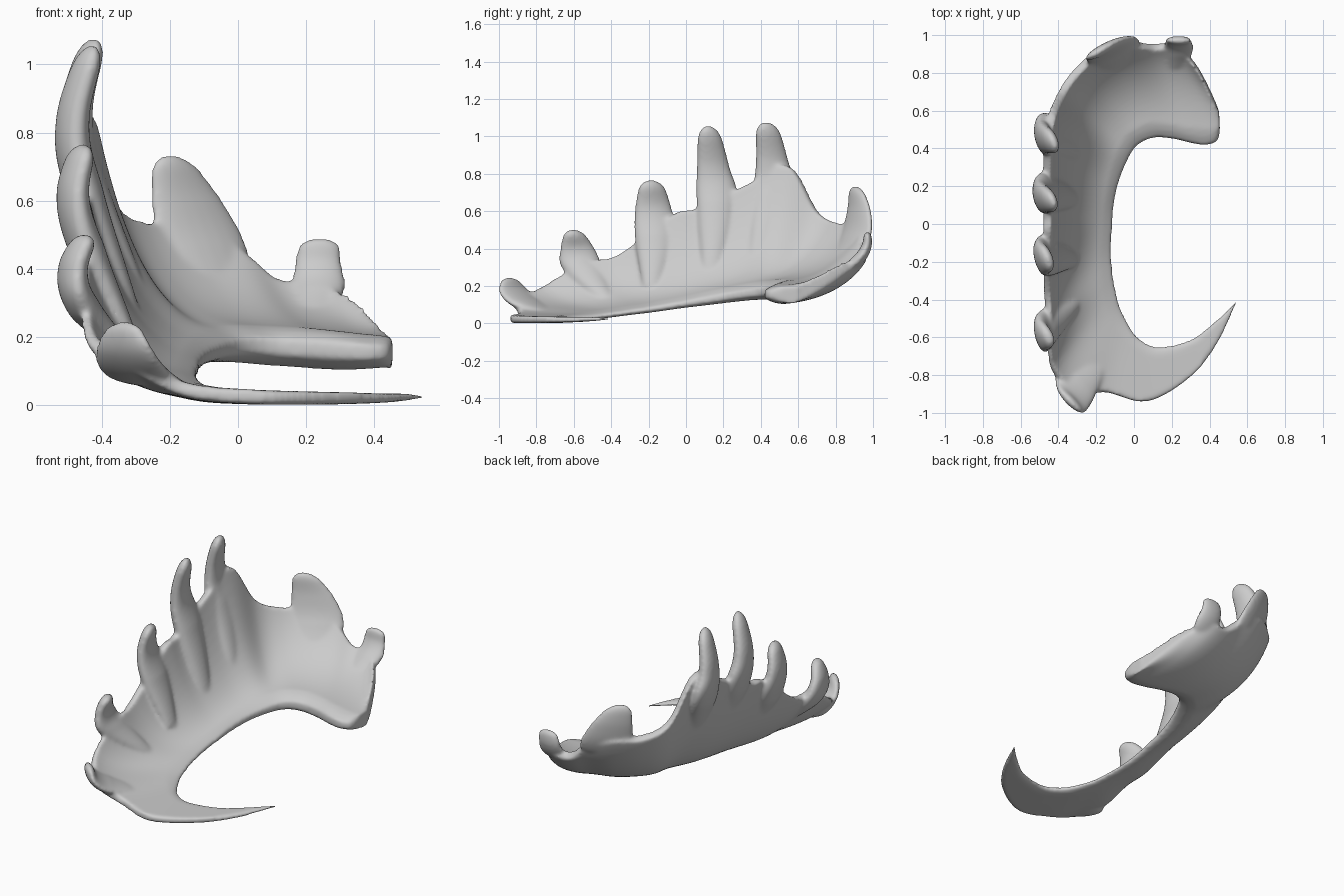
import bpy, bmesh, math
from mathutils import Vector

if "Cube" in bpy.data.objects:
    bpy.data.objects.remove(bpy.data.objects["Cube"])


def spline(pts, u):
    """Catmull-Rom through tuples of any length, u in 0..1"""
    n = len(pts) - 1
    i = min(int(u * n), n - 1)
    f = u * n - i
    a, b, c, d = (pts[max(0, min(n, i + k))] for k in (-1, 0, 1, 2))
    return [0.5 * (2 * q + (r - p) * f + (2 * p - 5 * q + 4 * r - s) * f * f
                   + (3 * q - p - 3 * r + s) * f ** 3)
            for p, q, r, s in zip(a, b, c, d)]


def loft(bm, rings):
    """Closed skin over a list of equal-length rings"""
    vs = [[bm.verts.new(p) for p in r] for r in rings]
    m = len(vs[0])
    for a, b in zip(vs, vs[1:]):
        for j in range(m):
            k = (j + 1) % m
            bm.faces.new((a[j], a[k], b[k], b[j]))
    bm.faces.new(vs[0][::-1])
    bm.faces.new(vs[-1])


# Curved band: inner rim and matching outer rim, from horn tip round to the foot
inner = [(.54, -.41, .026), (.40, -.54, .021), (.28, -.62, .020), (.12, -.65, .021),
         (.02, -.60, .025), (-.03, -.53, .03), (-.07, -.45, .038), (-.09, -.38, .048),
         (-.11, -.28, .062), (-.12, -.15, .08), (-.115, 0, .105), (-.105, .12, .125),
         (-.08, .23, .145), (-.04, .33, .16), (0, .40, .17), (.05, .44, .175),
         (.12, .46, .17), (.22, .45, .165), (.30, .43, .16), (.38, .42, .155),
         (.44, .44, .155), (.455, .50, .155)]
outer = [(.55, -.40, .026), (.46, -.60, .021), (.34, -.77, .020), (.17, -.90, .021),
         (.03, -.94, .025), (-.15, -.89, .045), (-.29, -.90, .11), (-.43, -.77, .19),
         (-.45, -.55, .32), (-.46, -.37, .36), (-.46, -.07, .58), (-.46, .05, .61),
         (-.46, .33, .74), (-.44, .55, .84), (-.38, .70, .60), (-.29, .82, .53),
         (-.15, .93, .52), (0, .95, .45), (.11, .94, .36), (.22, .94, .35),
         (.34, .82, .29), (.45, .60, .155)]
half = [(.010,), (.020,), (.022,), (.026,), (.045,), (.058,), (.060,), (.042,)]

bm = bmesh.new()
rings = []
for i in range(111):
    u = i / 110
    a, r = Vector(spline(inner, u)), Vector(spline(outer, u))
    h0 = spline(half, u)[0]
    d = r - a
    h = Vector((d.x, d.y, 0))
    c = a + Vector((d.x * .70, d.y * .70, d.z * .03))
    h.normalize()
    end = .025 + .02 * max(0, (u - .93) / .07)
    top, bot = [], []
    for j in range(17):
        t = j / 16
        p = a * (1 - t) ** 2 + c * 2 * t * (1 - t) + r * t * t
        tan = ((c - a) * (1 - t) + (r - c) * t).normalized()
        nrm = Vector((-tan.z * h.x, -tan.z * h.y, tan.dot(h)))
        w = h0 * (1 - t) + min(h0, end) * t
        if j < 2:
            w *= (.4, .8)[j]
        belly = .2 * h0 * 4 * t * (1 - t) * min(1, max(0, u - .15) * 8)
        top.append(p + nrm * w)
        bot.append(p - nrm * (w + belly))
    rings.append(top + bot[::-1])
loft(bm, rings)

# Flattened spikes: yaw of the wide side at root and tip, thickness,
# then (x, y, z, half width) root to tip
spikes = [
    (135, 135, .036, [(-.20, -.72, .06, .07), (-.30, -.83, .10, .13), (-.335, -.915, .165, .115), (-.335, -.945, .245, .06)]),
    (85, 112, .050, [(-.30, -.43, .13, .04), (-.455, -.55, .29, .11), (-.485, -.58, .40, .095), (-.44, -.60, .50, .05)]),
    (85, 112, .055, [(-.31, -.19, .19, .04), (-.445, -.165, .46, .11), (-.485, -.175, .62, .10), (-.45, -.185, .765, .065)]),
    (85, 112, .058, [(-.30, .13, .25, .04), (-.455, .165, .64, .11), (-.485, .145, .84, .09), (-.425, .12, 1.055, .06)]),
    (85, 112, .058, [(-.28, .37, .31, .04), (-.45, .47, .68, .115), (-.475, .46, .87, .09), (-.42, .43, 1.075, .065)]),
    (30, 30, .038, [(-.03, .78, .27, .09), (-.10, .90, .45, .15), (-.15, .925, .60, .12), (-.20, .905, .735, .06)]),
    (0, 0, .034, [(.19, .76, .22, .05), (.235, .91, .33, .078), (.235, .965, .41, .072), (.24, .97, .49, .06)]),
]
for yaw0, yaw1, th, path in spikes:
    rings = []
    for i in range(41):
        u = i / 40
        yaw = math.radians(yaw0 + (yaw1 - yaw0) * u)
        side = Vector((math.cos(yaw), math.sin(yaw), 0))
        q = spline(path, u)
        p = Vector(q[:3])
        tan = (Vector(spline(path, min(1, u + .02))[:3]) - Vector(spline(path, max(0, u - .02))[:3])).normalized()
        nrm = tan.cross(side).normalized()
        # fade in at the root, round off at the tip
        tip = math.sqrt(max(.1, 1 - max(0, (u - .85) / .15) ** 2))
        thick = th * (1 - .45 * u * u) * min(1, .3 + 2.2 * u) * tip
        wide = q[3] * tip
        rings.append([p + side * wide * math.cos(k * math.tau / 20)
                      + nrm * thick * math.sin(k * math.tau / 20) for k in range(20)])
    loft(bm, rings)

bmesh.ops.recalc_face_normals(bm, faces=bm.faces)
mesh = bpy.data.meshes.new("spiked_half_crown")
bm.to_mesh(mesh)
bm.free()
crown = bpy.data.objects.new("spiked_half_crown", mesh)
bpy.context.collection.objects.link(crown)

# Fuse band and spikes into one soft skin
fuse = crown.modifiers.new("fuse", 'REMESH')
fuse.mode = 'VOXEL'
fuse.voxel_size = .009
fuse.use_smooth_shade = True
soft = crown.modifiers.new("soften", 'SMOOTH')
soft.factor = .5
soft.iterations = 16
